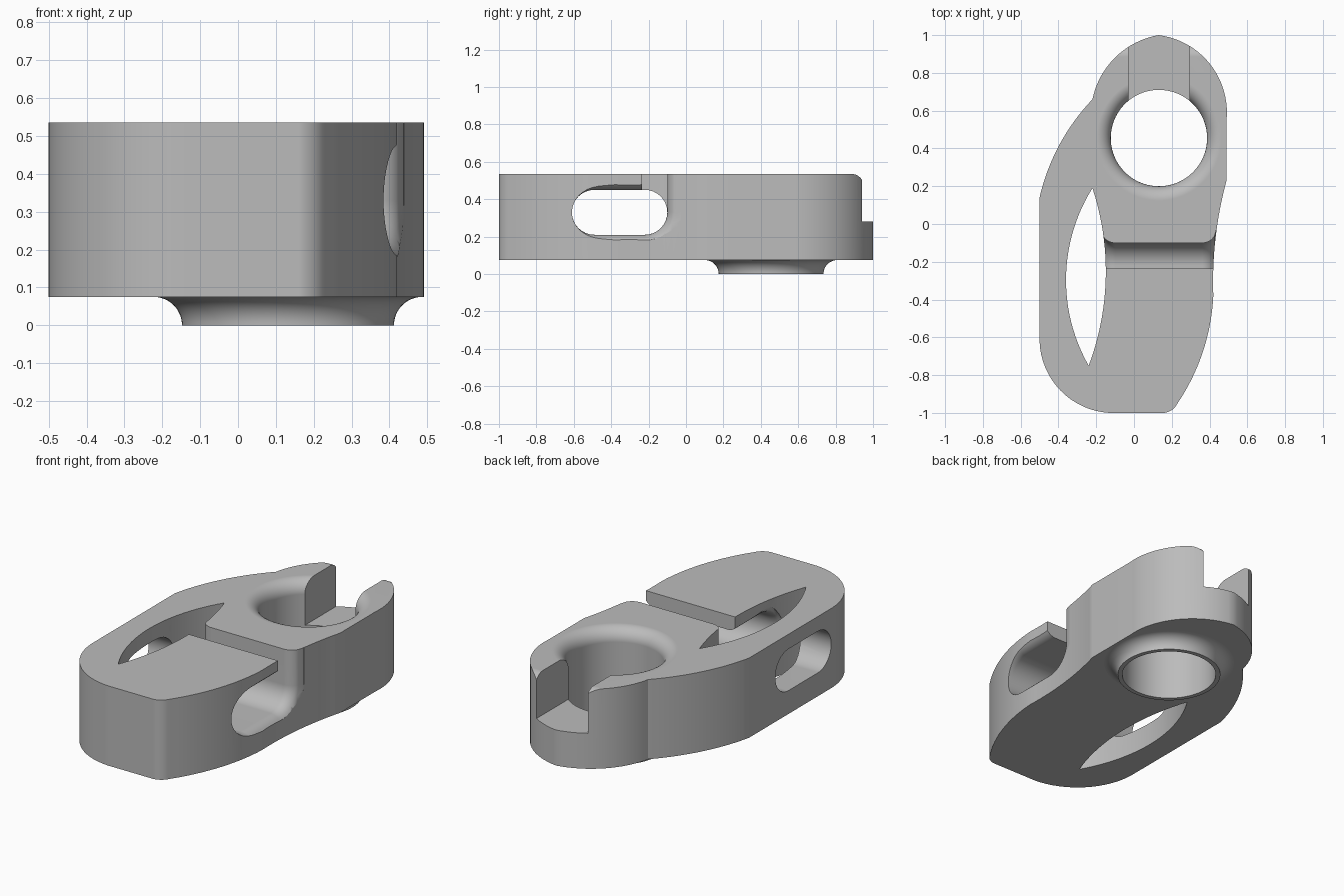
import bpy, bmesh
from math import sin, cos, pi, sqrt, hypot, atan2
from mathutils import Vector

cube = bpy.data.objects.get("Cube")
if cube:
    bpy.data.objects.remove(cube, do_unlink=True)

BOTTOM, TOP = 0.075, 0.535
HOLE = (0.132, 0.455)
HOLE_R, FILLET = 0.255, 0.075

grey = bpy.data.materials.new("satin_grey")
grey.use_nodes = True
grey.diffuse_color = (0.5, 0.5, 0.5, 1)
grey.node_tree.nodes["Principled BSDF"].inputs["Base Color"].default_value = (0.5, 0.5, 0.5, 1)


def loft(name, rings):
    """Closed solid through equal-length rings of 3D points."""
    bm = bmesh.new()
    loops = [[bm.verts.new(p) for p in ring] for ring in rings]
    n = len(loops[0])
    for a, b in zip(loops, loops[1:]):
        for i in range(n):
            j = (i + 1) % n
            bm.faces.new((a[i], a[j], b[j], b[i]))
    bm.faces.new(loops[0])
    bm.faces.new(loops[-1])
    bmesh.ops.recalc_face_normals(bm, faces=bm.faces)
    mesh = bpy.data.meshes.new(name)
    bm.to_mesh(mesh)
    bm.free()
    obj = bpy.data.objects.new(name, mesh)
    bpy.context.collection.objects.link(obj)
    mesh.materials.append(grey)
    return obj


def prism_z(name, pts, lo, hi):
    return loft(name, [[(x, y, z) for x, y in pts] for z in (lo, hi)])


def prism_x(name, pts, lo, hi):
    return loft(name, [[(x, y, z) for y, z in pts] for x in (lo, hi)])


def turned(name, profile, n=96):
    """Stack of circles around the hole axis from (radius, z) pairs."""
    return loft(name, [[(HOLE[0] + r * cos(2 * pi * i / n),
                         HOLE[1] + r * sin(2 * pi * i / n), z) for i in range(n)]
                       for r, z in profile])


def arc(cx, cy, r, a0, a1, n=12):
    return [(cx + r * cos(a0 + (a1 - a0) * i / n),
             cy + r * sin(a0 + (a1 - a0) * i / n)) for i in range(n + 1)]


def arc3(p, q, s, n=16):
    """Circular arc from p through q to s."""
    (ax, ay), (bx, by), (cx, cy) = p, q, s
    d = 2 * (ax * (by - cy) + bx * (cy - ay) + cx * (ay - by))
    a2, b2, c2 = ax * ax + ay * ay, bx * bx + by * by, cx * cx + cy * cy
    ux = (a2 * (by - cy) + b2 * (cy - ay) + c2 * (ay - by)) / d
    uy = (a2 * (cx - bx) + b2 * (ax - cx) + c2 * (bx - ax)) / d
    t0, t1 = atan2(ay - uy, ax - ux), atan2(cy - uy, cx - ux)
    if d > 0 and t1 < t0:
        t1 += 2 * pi
    if d < 0 and t1 > t0:
        t1 -= 2 * pi
    return arc(ux, uy, hypot(ax - ux, ay - uy), t0, t1, n)


def chain(*parts):
    """Join point lists, dropping repeated points."""
    out = []
    for p in (p for part in parts for p in part):
        if not out or hypot(p[0] - out[-1][0], p[1] - out[-1][1]) > 0.002:
            out.append(p)
    if hypot(out[0][0] - out[-1][0], out[0][1] - out[-1][1]) < 0.002:
        out.pop()
    return out


def cut(obj, cutter):
    cutter.hide_render = True
    mod = obj.modifiers.new("cut", 'BOOLEAN')
    mod.operation, mod.solver, mod.object = 'DIFFERENCE', 'EXACT', cutter
    bpy.context.view_layer.objects.active = obj
    bpy.ops.object.modifier_apply(modifier=mod.name)


# Body outline, counter-clockwise from the front edge
outline = chain(
    arc3((0.16, -1.0), (0.20, -0.985), (0.23, -0.95), 6),
    arc3((0.23, -0.95), (0.37, -0.66), (0.42, -0.38)),
    arc3((0.42, -0.38), (0.427, -0.12), (0.49, 0.23)),
    arc3((0.49, 0.55), (0.40, 0.85), (0.13, 1.0), 20),
    arc3((0.13, 1.0), (-0.08, 0.90), (-0.22, 0.66)),
    arc3((-0.22, 0.66), (-0.40, 0.41), (-0.50, 0.14)),
    arc3((-0.50, -0.62), (-0.40, -0.87), (-0.13, -1.0)))
body = prism_z("body", outline, BOTTOM, TOP)

# Collar flaring out of the underside
collar = turned("base_collar", [(r, z) for r, z in
                arc(HOLE_R + 0.1, 0, FILLET, pi, pi / 2)])

# Round hole with a soft top lip
lip = arc(HOLE_R + FILLET, TOP - FILLET, FILLET, pi, pi / 2)
bore = turned("bore_cutter", [(HOLE_R, -0.1)] + lip + [(HOLE_R + FILLET, 0.7)])

# Lens-shaped pocket through the full height
lens = chain(arc3((-0.22, 0.19), (-0.36, -0.3), (-0.24, -0.75), 24),
             arc3((-0.24, -0.75), (-0.15, -0.3), (-0.22, 0.19), 24))
pocket = prism_z("pocket_cutter", lens, -0.1, 0.7)

# Open notch at the back of the hole
notch = prism_z("notch_cutter", [(-0.03, HOLE[1]), (0.295, HOLE[1]),
                                 (0.295, 1.2), (-0.03, 1.2)], 0.28, 0.7)

# Rounded back ends beside the notch
tips = prism_x("tip_cutter", arc(0.885, 0.47, 0.065, pi / 2, 0) +
               [(0.95, 0.28), (1.2, 0.28), (1.2, 0.7), (0.885, 0.7)], -0.4, 0.6)

# Cross tunnel and top groove, both widening at the ends of the middle block
STEPS = [i / 8 for i in range(9)]
flare = [(1 - sqrt(max(0, 1 - t * t))) * FILLET for t in STEPS]
right = [(0.362 + FILLET * t, d) for t, d in zip(STEPS, flare)] + [(0.6, FILLET)]
left = [(-0.1 - FILLET * t, d) for t, d in zip(STEPS, flare)][::-1]


def stadium(d):
    r = 0.12 + d
    return (arc(-0.61 + r, 0.33, r, pi / 2, 3 * pi / 2, 16)
            + arc(-0.10 + d - r, 0.33, r, -pi / 2, pi / 2, 16))


def channel(d):
    return [(-0.235, 0.33), (-0.10 + d, 0.33), (-0.10 + d, 0.7), (-0.235, 0.7)]


def sweep(name, section, stations):
    return loft(name, [[(x, y, z) for y, z in section(d)] for x, d in stations])


tunnel = sweep("tunnel_cutter", stadium, [(-0.7, 0), (-0.3, 0)] + left + right)
groove = sweep("groove_cutter", channel, [(-0.22, FILLET)] + left + right)

cutters = [bore, pocket, notch, tips, tunnel, groove]
for cutter in cutters:
    cut(body, cutter)
cut(collar, bore)
for cutter in cutters:
    bpy.data.objects.remove(cutter, do_unlink=True)

# Smooth curved walls, keep crisp edges
for obj in (body, collar):
    bpy.ops.object.select_all(action='DESELECT')
    obj.select_set(True)
    bpy.context.view_layer.objects.active = obj
    bpy.ops.object.shade_smooth_by_angle(angle=0.5)
    weighted = obj.modifiers.new("weighted_normals", 'WEIGHTED_NORMAL')
    weighted.keep_sharp = True
